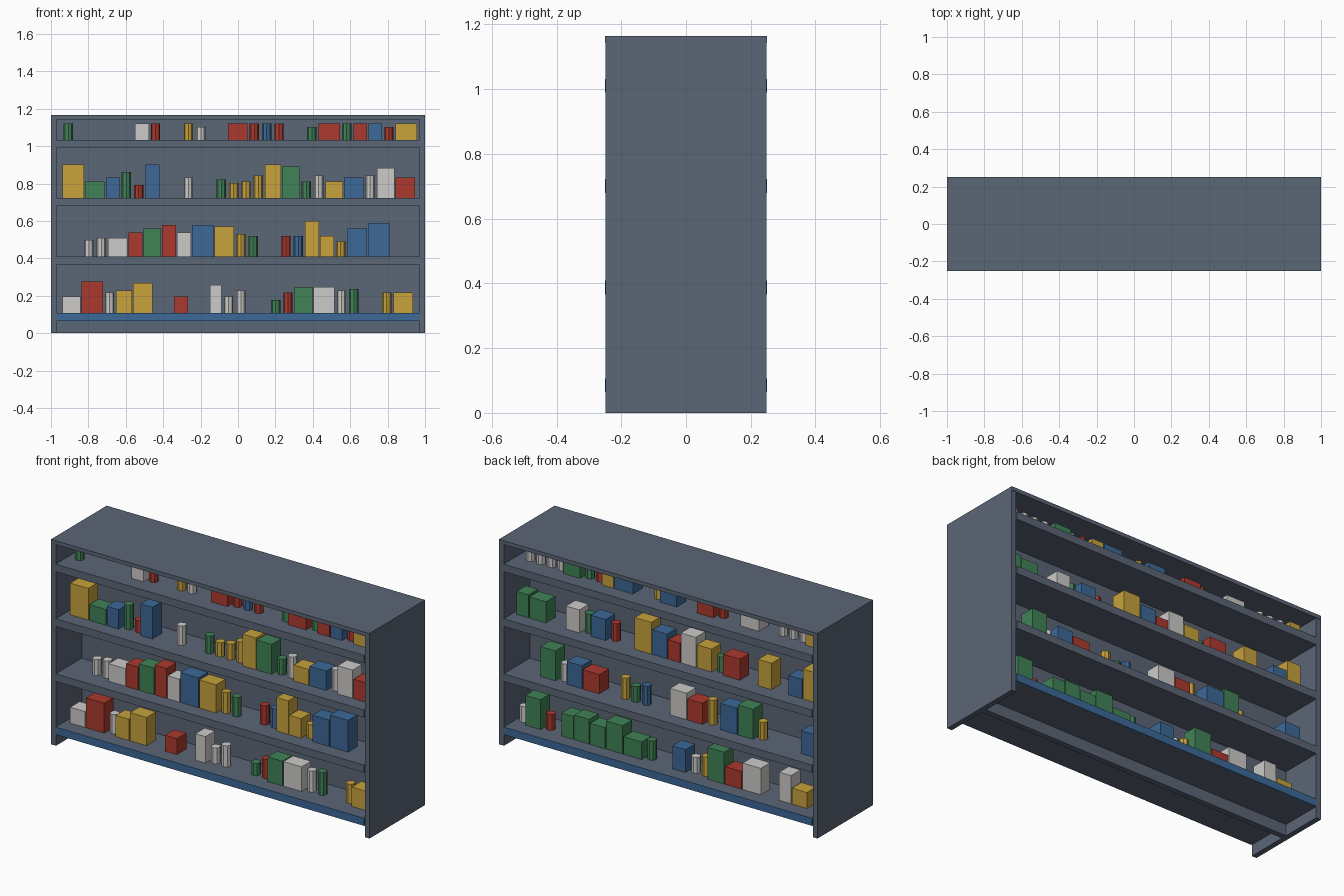
import bpy
import bmesh
from mathutils import Matrix, Vector

cube = bpy.data.objects.get("Cube")
if cube:
    bpy.data.objects.remove(cube, do_unlink=True)

# Materials
COLOURS = {
    "grey": (0.105, 0.132, 0.18),
    "red": (0.41, 0.042, 0.028),
    "yellow": (0.57, 0.36, 0.046),
    "green": (0.052, 0.225, 0.094),
    "blue": (0.046, 0.14, 0.31),
    "white": (0.61, 0.60, 0.59),
}
materials = {}
for colour, rgb in COLOURS.items():
    mat = bpy.data.materials.new(colour + "_paint")
    mat.use_nodes = True
    mat.diffuse_color = (*rgb, 1)
    mat.node_tree.nodes["Principled BSDF"].inputs["Base Color"].default_value = (*rgb, 1)
    materials[colour] = mat


def finish(name, bm, colour):
    mesh = bpy.data.meshes.new(name)
    bm.to_mesh(mesh)
    bm.free()
    mesh.materials.append(materials[colour])
    obj = bpy.data.objects.new(name, mesh)
    bpy.context.collection.objects.link(obj)


def block(name, low, high, colour="grey"):
    """Box between two opposite corners, given in any order."""
    a, b = Vector(low), Vector(high)
    size = Vector(abs(p - q) for p, q in zip(a, b))
    bm = bmesh.new()
    place = Matrix.Translation((a + b) / 2) @ Matrix.Diagonal((*size, 1))
    bmesh.ops.create_cube(bm, size=1, matrix=place)
    finish(name, bm, colour)


def can(name, x, y, z, height, colour):
    """Eight-sided can standing on z."""
    bm = bmesh.new()
    bmesh.ops.create_cone(bm, cap_ends=True, segments=8, radius1=CAN_R, radius2=CAN_R,
                          depth=height, matrix=Matrix.Translation((x, y, z + height / 2)))
    finish(name, bm, colour)


HEIGHT, DEPTH, INNER = 1.165, 0.25, 0.97
BOARD, CAN_R, CAN_SLOT, BOX_DEPTH = 0.043, 0.025, 0.066, 0.085
LEVELS = {"bottom": 0.107, "lower": 0.409, "upper": 0.722, "top": 1.032}


def stock(side, sign, level, row):
    """Fill one shelf from the shopper's left. Entries, in hundredths:
    a number is a gap, (colour, height) a can, (colour, width, height) a carton."""
    z = LEVELS[level]
    y = sign * DEPTH / 2
    cursor = -1.0
    for entry in row:
        if isinstance(entry, (int, float)):
            cursor += entry / 100
            continue
        colour, height = entry[0], entry[-1] / 100
        name = f"{side}_{level}_{colour}"
        if len(entry) == 2:
            can(name + "_can", -sign * (cursor + CAN_SLOT / 2), y, z, height, colour)
            cursor += CAN_SLOT
        else:
            width = entry[1] / 100
            block(name + "_carton",
                  (-sign * (cursor + 0.003), y - BOX_DEPTH / 2, z),
                  (-sign * (cursor + width - 0.003), y + BOX_DEPTH / 2, z + height), colour)
            cursor += width


# Shelving frame: two units back to back around a centre panel
block("centre_panel", (-INNER, -0.016, 0), (INNER, 0.016, HEIGHT - 0.02))
for side, sign in (("front", -1), ("back", 1)):
    edge = sign * (DEPTH - 0.002)
    block(side + "_top_panel", (-1, 0, HEIGHT - 0.022), (1, sign * DEPTH, HEIGHT))
    for end, x in (("right", -1), ("left", 1)):
        block(f"{side}_{end}_end_panel", (x, 0, 0), (x * INNER, edge, HEIGHT - 0.022))
    for level, z in LEVELS.items():
        block(f"{side}_{level}_shelf", (-INNER, 0, z - BOARD), (INNER, sign * 0.245, z))
        block(f"{side}_{level}_edge_strip", (-0.968, sign * 0.245, z - BOARD),
              (0.968, sign * DEPTH, z), "blue" if level == "bottom" else "grey")

# Goods on the front
stock("front", -1, "top", [
    6, ("green", 9), 32, ("white", 8, 9), ("red", 9), 11, ("yellow", 9), ("white", 7),
    11, ("red", 11, 9), ("red", 9), ("blue", 9), ("red", 9), 11, ("green", 7),
    ("red", 12, 9), ("green", 9), ("red", 8, 9), ("blue", 8, 9), ("red", 7),
    ("yellow", 12, 9)])
stock("front", -1, "upper", [
    6, ("yellow", 12, 18), ("green", 11, 9), ("blue", 8, 11), ("green", 14), ("red", 7),
    ("blue", 8, 18), 12, ("white", 11), 11, ("green", 10), ("yellow", 8), ("yellow", 9),
    ("yellow", 12), ("yellow", 9, 18), ("green", 10, 17), ("green", 9), ("white", 12),
    ("yellow", 10, 9), ("blue", 11, 11), ("white", 12), ("white", 10, 16),
    ("red", 11, 11)])
stock("front", -1, "lower", [
    17, ("white", 9), ("white", 10), ("white", 11, 10), ("red", 8, 13), ("green", 10, 15),
    ("red", 8, 17), ("white", 8, 13), ("blue", 12, 17), ("yellow", 11, 16),
    ("yellow", 12), ("green", 11), 11, ("red", 11), ("blue", 11), ("yellow", 8, 19),
    ("yellow", 8, 11), ("yellow", 8), ("blue", 11, 15), ("blue", 12, 18)])
stock("front", -1, "bottom", [
    6, ("white", 10, 9), ("red", 12, 17), ("white", 11), ("yellow", 9, 12),
    ("yellow", 11, 16), 11, ("red", 8, 9), 11, ("white", 7, 15), ("white", 9),
    ("white", 12), 12, ("green", 7), ("red", 11), ("green", 10, 14), ("white", 12, 14),
    ("white", 12), ("green", 13), 11, ("yellow", 11), ("yellow", 11, 11)])

# Goods on the back
stock("back", 1, "top", [
    8, ("white", 9), ("white", 9), ("white", 9), ("white", 9), ("green", 11, 9),
    ("green", 9), ("red", 9), ("yellow", 8, 9), ("blue", 12, 9), 10, ("yellow", 9),
    ("blue", 11, 9), 12, ("red", 11, 9), ("red", 9), 10, ("white", 12, 9), 9,
    ("white", 9), ("white", 9), ("white", 9), ("yellow", 7, 9)])
stock("back", 1, "upper", [
    5, ("green", 8, 13), ("green", 11, 12), 12, ("white", 9, 13), ("green", 11),
    ("blue", 10, 12), ("red", 10), 11, ("yellow", 11, 18), ("blue", 10, 14),
    ("red", 8, 11), ("white", 10, 17), ("yellow", 10, 13), ("green", 9),
    ("red", 11, 12), 11, ("yellow", 9, 15), 10, ("blue", 9, 11), ("yellow", 9, 17)])
stock("back", 1, "lower", [
    20, ("green", 10, 17), ("white", 10), ("blue", 10, 13), ("red", 11, 11), 10,
    ("yellow", 12), ("green", 9), ("blue", 11), 14, ("white", 11, 15), ("red", 10, 12),
    ("yellow", 14), 4, ("blue", 11, 15), ("green", 10, 17), ("yellow", 10), 23,
    ("blue", 10, 13)])
stock("back", 1, "bottom", [
    4, ("white", 9), ("green", 10, 17), ("red", 9), 6, ("green", 8, 13),
    ("green", 10, 14), ("green", 10, 12), ("green", 11, 16), ("green", 12, 10),
    ("green", 11), 12, ("blue", 9, 13), ("white", 9), ("yellow", 11), ("green", 11, 18),
    ("red", 11, 10), ("white", 12, 15), 11, ("white", 8, 16), ("yellow", 10, 9)])
